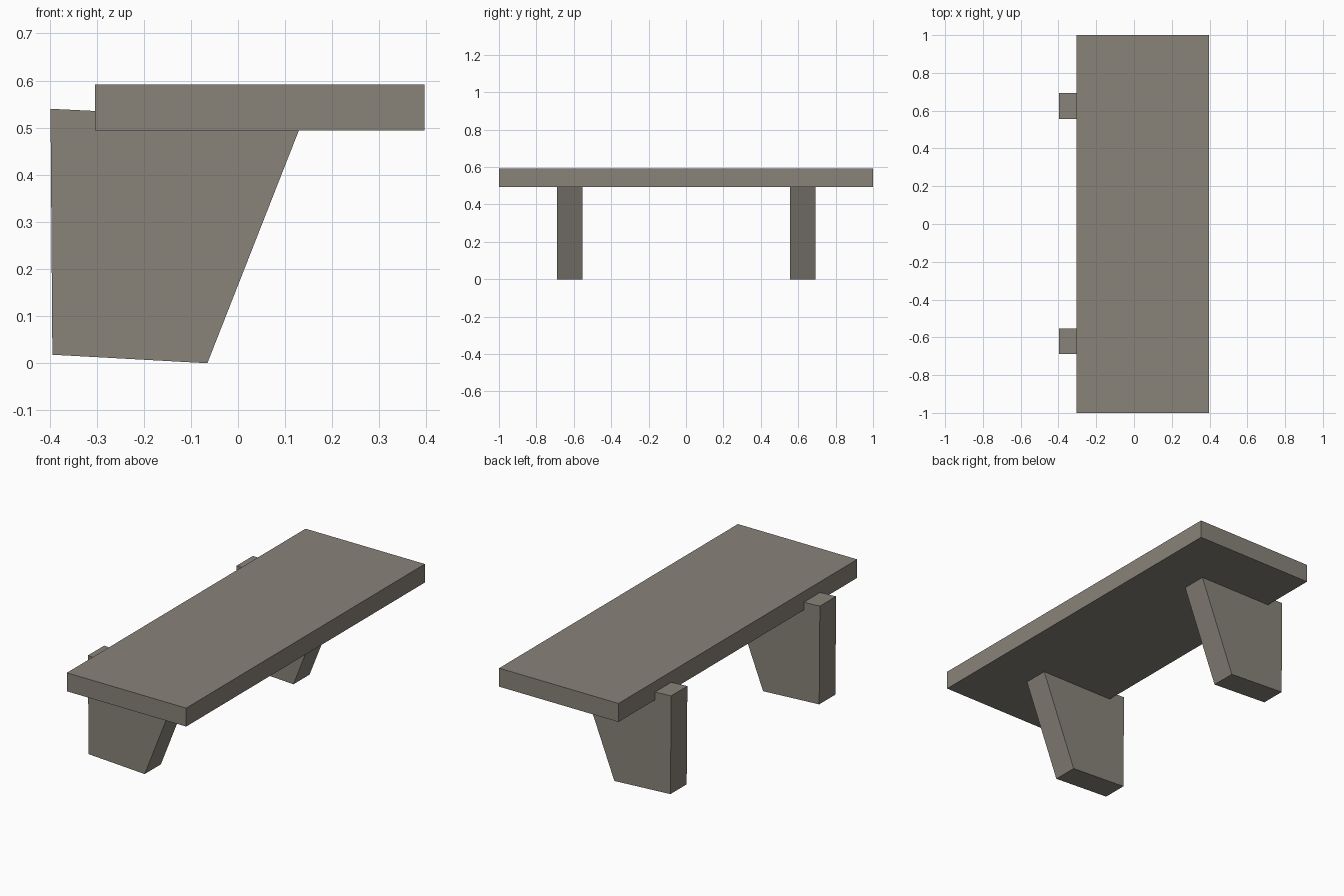
import bpy
import bmesh

if "Cube" in bpy.data.objects:
    bpy.data.objects.remove(bpy.data.objects["Cube"], do_unlink=True)

# Single weathered stone colour
stone = bpy.data.materials.new("grey_brown_stone")
stone.use_nodes = True
colour = (0.25, 0.23, 0.195, 1)
stone.diffuse_color = colour
stone.node_tree.nodes["Principled BSDF"].inputs["Base Color"].default_value = colour


def extrude_profile(name, profile, y_centre, depth):
    """Extrude an xz outline along y, centred on y_centre."""
    bm = bmesh.new()
    face = bm.faces.new([bm.verts.new((x, y_centre - depth / 2, z)) for x, z in profile])
    ext = bmesh.ops.extrude_face_region(bm, geom=[face])
    moved = [v for v in ext["geom"] if isinstance(v, bmesh.types.BMVert)]
    bmesh.ops.translate(bm, verts=moved, vec=(0, depth, 0))
    bmesh.ops.recalc_face_normals(bm, faces=bm.faces)
    mesh = bpy.data.meshes.new(name)
    bm.to_mesh(mesh)
    bm.free()
    mesh.materials.append(stone)
    obj = bpy.data.objects.new(name, mesh)
    bpy.context.collection.objects.link(obj)
    return obj


# Seat slab
seat = [(-0.304, 0.494), (0.396, 0.494), (0.396, 0.592), (-0.304, 0.592)]
extrude_profile("seat", seat, 0, 2)

# Tapered supports, standing proud of the back edge of the seat
support = [(-0.398, 0.54), (-0.394, 0.018), (-0.065, 0), (0.137, 0.514)]
for name, y in (("front_support", -0.621), ("back_support", 0.625)):
    extrude_profile(name, support, y, 0.136)
